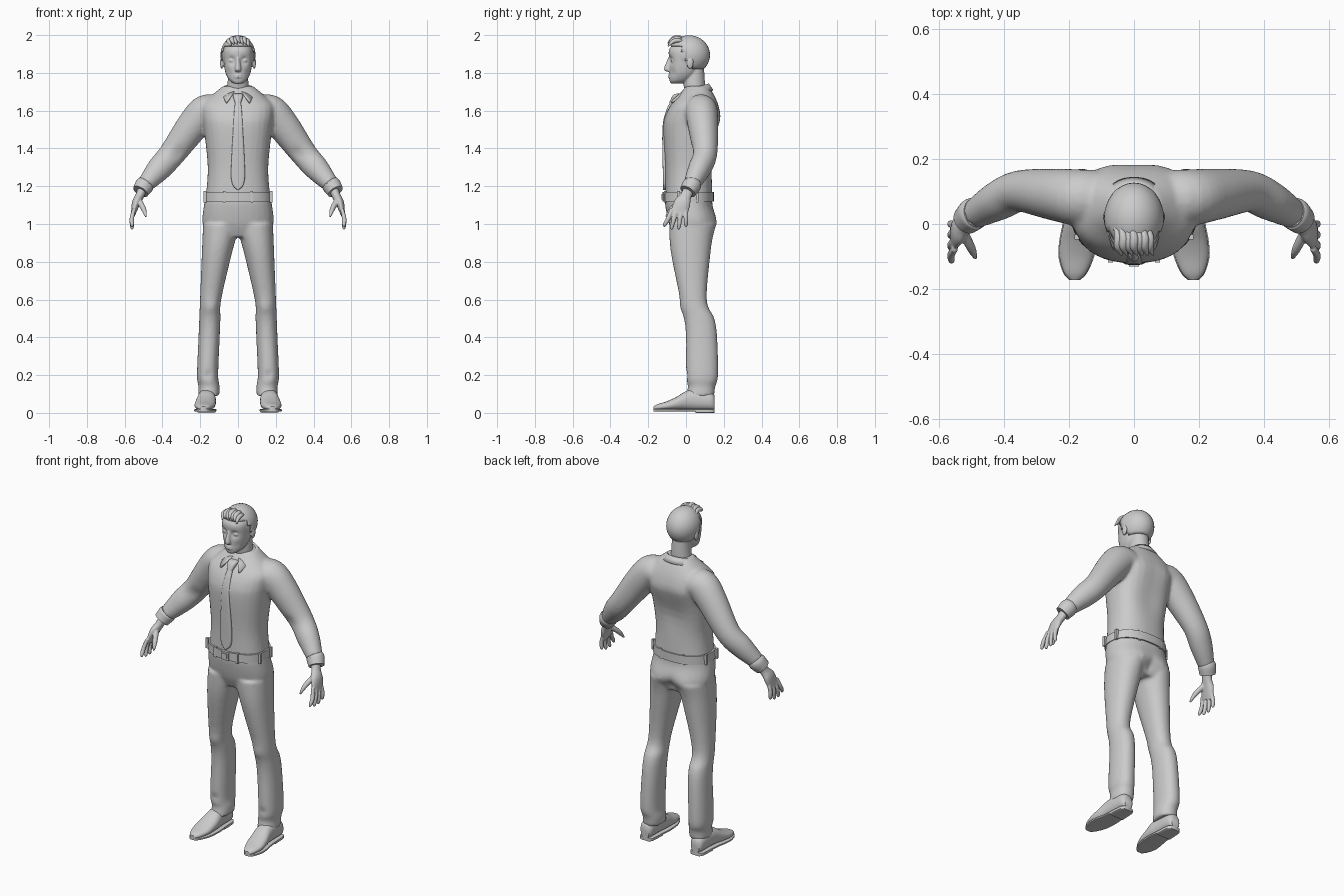
import bpy, bmesh
from math import sin, cos, pi, exp
from mathutils import Vector

if "Cube" in bpy.data.objects:
    bpy.data.objects.remove(bpy.data.objects["Cube"])

FORWARD, ACROSS, UP = Vector((0, -1, 0)), Vector((0, 1, 0)), Vector((0, 0, 1))
SIDES = {"left": 1, "right": -1}

grey = bpy.data.materials.new("plain grey")
grey.use_nodes = True
grey.diffuse_color = (0.6, 0.6, 0.6, 1)
grey.node_tree.nodes["Principled BSDF"].inputs["Base Color"].default_value = grey.diffuse_color


def spline(rows, steps):
    """Catmull-Rom interpolation of rows of numbers."""
    smooth_rows = []
    last = len(rows) - 1
    for i in range(last):
        before, start, end, after = rows[max(i - 1, 0)], rows[i], rows[i + 1], rows[min(i + 2, last)]
        for step in range(steps):
            t = step / steps
            smooth_rows.append([b + t / 2 * (c - a + t * (2 * a - 5 * b + 4 * c - d + t * (3 * (b - c) + d - a)))
                                for a, b, c, d in zip(before, start, end, after)])
    return smooth_rows + [list(rows[-1])]


def loft(bm, rows, power=2, axis=None, reference=ACROSS, steps=5, segments=32):
    """Skin rows of (x, y, z, radius, radius) with superellipse rings and capped ends."""
    rows = spline(rows, steps)
    points = [Vector(row[:3]) for row in rows]
    rings = []
    for i, row in enumerate(rows):
        tangent = axis or (points[min(i + 1, len(points) - 1)] - points[max(i - 1, 0)]).normalized()
        second = (reference - tangent * reference.dot(tangent)).normalized()
        first = second.cross(tangent)
        ring = []
        for k in range(segments):
            c, s = cos(2 * pi * k / segments), sin(2 * pi * k / segments)
            size = (abs(c) ** power + abs(s) ** power) ** (-1 / power)
            ring.append(bm.verts.new(points[i] + (first * c * row[3] + second * s * row[4]) * size))
        rings.append(ring)
    for low, high in zip(rings, rings[1:]):
        for k in range(segments):
            bm.faces.new((low[k], low[k - 1], high[k - 1], high[k]))
    bm.faces.new(rings[0])
    bm.faces.new(rings[-1])


def upright(rows):
    """Rows of (height, half width, front, back) to centred loft rows."""
    return [(0, (front + back) / 2, z, half, (back - front) / 2) for z, half, front, back in rows]


def mirrored(rows, side):
    return [(side * row[0], *row[1:]) for row in rows]


def place(verts, centre, size):
    for v in verts:
        v.co = Vector(centre) + Vector(a * b for a, b in zip(v.co, size))


def ball(bm, centre, size):
    place(bmesh.ops.create_uvsphere(bm, u_segments=32, v_segments=20, radius=1)["verts"], centre, size)


def block(bm, centre, size):
    place(bmesh.ops.create_cube(bm, size=1)["verts"], centre, size)


def sculpt(bm, x, y, z, push, radius):
    """Push the surface softly along y around a mirrored pair of points."""
    for side in SIDES.values():
        centre = Vector((side * x, y, z))
        for v in bm.verts:
            v.co.y += push * exp(-((v.co - centre).length / radius) ** 2)


def finish(bm, name, voxel=0, smooth=4, thickness=0):
    bmesh.ops.recalc_face_normals(bm, faces=bm.faces)
    mesh = bpy.data.meshes.new(name)
    bm.to_mesh(mesh)
    bm.free()
    ob = bpy.data.objects.new(name, mesh)
    bpy.context.collection.objects.link(ob)
    mesh.materials.append(grey)
    bpy.ops.object.select_all(action="DESELECT")
    ob.select_set(True)
    bpy.context.view_layer.objects.active = ob
    bpy.ops.object.shade_smooth_by_angle(angle=0.8)
    if thickness:
        solid = ob.modifiers.new("thickness", "SOLIDIFY")
        solid.thickness, solid.offset = thickness, 0
    if voxel:
        blend = ob.modifiers.new("blend", "REMESH")
        blend.mode, blend.voxel_size, blend.use_smooth_shade = "VOXEL", voxel, True
        soften = ob.modifiers.new("soften", "SMOOTH")
        soften.factor, soften.iterations = 0.5, smooth


# Shirt: torso and sleeves blended together
bm = bmesh.new()
loft(bm, upright([(1.15, .17, -.11, .14), (1.3, .16, -.11, .14), (1.5, .18, -.12, .17), (1.57, .19, -.11, .18),
                  (1.63, .19, -.08, .17), (1.68, .14, -.04, .15), (1.73, .08, 0, .12)]), 2.4, UP)
sleeve = [(.1, .08, 1.6, .07, .08), (.17, .08, 1.6, .085, .085), (.24, .09, 1.52, .085, .08),
          (.35, .1, 1.37, .07, .065), (.42, .07, 1.29, .065, .06), (.49, .03, 1.21, .045, .045)]
for side in SIDES.values():
    loft(bm, mirrored(sleeve, side))
sculpt(bm, .1, .17, 1.55, .01, .07)
sculpt(bm, 0, .16, 1.4, -.01, .1)
sculpt(bm, .32, .03, 1.37, .01, .03)
finish(bm, "shirt", .009, 6)

# Trousers: hips and legs blended together, legs tapering by rule from their side profile
bm = bmesh.new()
loft(bm, upright([(1.15, .17, -.11, .14), (1.1, .18, -.11, .14), (1, .187, -.09, .16), (.93, .14, -.06, .12)]), 2.3, UP)
leg = []
for z, front, back in [(1, -.09, .15), (.85, -.08, .13), (.6, -.03, .11), (.5, -.01, .15), (.4, 0, .165),
                       (.2, 0, .17), (.14, .01, .155), (.09, 0, .15)]:
    half = .056 + .12 * max(0, z - .65)
    outside = .225 - .04 * z - .01 * (z < .15)
    leg.append((outside - half, (front + back) / 2, z, half, (back - front) / 2))
for side in SIDES.values():
    loft(bm, mirrored(leg, side), 2.2, UP)
sculpt(bm, .08, .16, 1, .01, .06)
sculpt(bm, 0, .16, .97, -.015, .04)
sculpt(bm, .14, -.02, .56, -.01, .04)
sculpt(bm, .16, 0, .2, .01, .02)
finish(bm, "trousers", .009, 5)

# Belt, its loops around the waist, and the buckle
bm = bmesh.new()
loft(bm, upright([(1.12, .18, -.12, .147), (1.17, .177, -.12, .147)]), 2.3, UP, steps=1, segments=48)
finish(bm, "belt")
bm = bmesh.new()
block(bm, (0, -.12, 1.145), (.05, .01, .05))
block(bm, (0, -.126, 1.145), (.03, .01, .03))
for k in range(8):
    angle = pi * (k + .5) / 4
    block(bm, (.19 * cos(angle), .01 + .13 * sin(angle), 1.145), (.015, .015, .06))
finish(bm, "buckle_and_loops")

# Tie: flat blade and knot
bm = bmesh.new()
blade = [(1.65, .015, -.08), (1.6, .02, -.105), (1.5, .026, -.125), (1.24, .036, -.122), (1.18, .003, -.122)]
loft(bm, upright([(z, half, front, front + .02) for z, half, front in blade]), 4, UP)
loft(bm, upright([(1.64, .015, -.09, -.05), (1.68, .028, -.07, -.02), (1.69, .02, -.05, -.01)]), 3, UP)
finish(bm, "tie")

# Folded collar, open at the throat, with its two points pulled down
bm = bmesh.new()
edges = []
count = 40
for i in range(count + 1):
    angle = -pi / 2 + .2 + (2 * pi - .4) * i / count
    c, s = cos(angle), sin(angle)
    point = max(0, -s) ** 5
    spread = point if c > 0 else -point
    top = (.072 * c, .05 + .066 * s, 1.72 + .02 * s)
    low = (.1 * c + .045 * spread, .05 + .09 * s - .045 * point, 1.69 + .016 * s - .035 * point)
    edges.append((bm.verts.new(top), bm.verts.new(low)))
for (top, low), (next_top, next_low) in zip(edges, edges[1:]):
    bm.faces.new((top, low, next_low, next_top))
finish(bm, "collar", thickness=.012)

# Head: cranium, face, neck, nose, lips, eyes and ears blended together
cranium, cranium_size = (0, .016, 1.895), Vector((.086, .104, .097))
bm = bmesh.new()
ball(bm, cranium, cranium_size)
loft(bm, upright([(1.743, .02, -.08, -.03), (1.76, .045, -.087, .02), (1.8, .066, -.088, .06),
                  (1.86, .076, -.088, .08), (1.92, .076, -.09, .08), (1.96, .05, -.06, .06)]), 2.3, UP, steps=9, segments=64)
sculpt(bm, .035, -.085, 1.866, .015, .018)
sculpt(bm, .05, -.07, 1.8, .005, .02)
loft(bm, upright([(1.69, .06, 0, .1), (1.75, .055, -.015, .1), (1.83, .05, 0, .095)]), 2, UP)
loft(bm, upright([(1.88, .008, -.095, -.07), (1.82, .017, -.117, -.07), (1.807, .012, -.1, -.07)]), 2, UP)
for z in (1.777, 1.787):
    ball(bm, (0, -.084, z), (.022, .011, .005))
for side in SIDES.values():
    ball(bm, (side * .034, -.067, 1.865), (.016, .014, .011))
    ball(bm, (side * .086, .022, 1.853), (.009, .018, .032))
finish(bm, "head", .0045, 3)

# Short hair: a cap cut along the hairline, and a tousled fringe
bm = bmesh.new()
ball(bm, cranium, cranium_size * 1.04)
bald = []
for face in bm.faces:
    spot = face.calc_center_median()
    if spot.z < max(1.82, 1.94 - 2 * max(0, spot.y + .03)):
        bald.append(face)
bmesh.ops.delete(bm, geom=bald, context="FACES")
finish(bm, "hair", thickness=.006)
bm = bmesh.new()
for i in range(7):
    x = .016 * (i - 3)
    z = 1.96 + .012 * sin(pi * i / 6) + .004 * (i % 2)
    loft(bm, [(x - .01, 0, z, .006, .006), (x, -.04, z + .012, .013, .011), (x, -.07, z + .005, .013, .011),
              (x + .01, -.095, z - .018, .003, .003)], reference=UP, segments=12)
finish(bm, "fringe")

# Hands with cuffs: palm, four fingers placed by rule, and thumb
cuff = [(.485, .035, 1.22, .045, .045), (.495, .03, 1.205, .05, .05), (.516, .01, 1.172, .044, .044)]
palm = [(.5, .024, 1.2, .026, .03), (.52, 0, 1.15, .023, .03), (.54, -.02, 1.11, .022, .044),
        (.555, -.04, 1.05, .011, .044)]
thumb = [(.53, -.015, 1.135, .015, .016), (.5, -.075, 1.08, .014, .014), (.487, -.106, 1.037, .005, .005)]
for label, side in SIDES.items():
    bm = bmesh.new()
    loft(bm, mirrored(cuff, side))
    finish(bm, label + "_cuff")
    bm = bmesh.new()
    loft(bm, mirrored(palm, side))
    loft(bm, mirrored(thumb, side), segments=12)
    for i in range(4):
        knuckle = .025 * (i - 3)
        tip, bottom = 1.5 * knuckle, .965 + .013 * abs(i - 1.5)
        finger = [(.55, knuckle, 1.08, .01, .011), (.562, (knuckle + tip) / 2, 1.03, .012, .012),
                  (.561, tip, bottom + .012, .01, .01), (.558, tip, bottom, .004, .004)]
        loft(bm, mirrored(finger, side), segments=12)
    finish(bm, label + "_hand", .004, 3)

# Shoes: rounded upper on a flat sole with a heel, toes turned slightly outward
outline = [(.152, .026, .09), (.13, .04, .11), (.05, .045, .125), (0, .05, .115), (-.05, .054, .085),
           (-.1, .052, .062), (-.15, .034, .046), (-.172, .014, .034)]


def shoe_part(bm, side, rows, bottom, top, margin, power):
    """Loft from heel to toe; a top of None follows the height of the upper."""
    loft(bm, [(side * (.167 - .12 * min(y, 0) * (1 + min(y, 0) * 1.5)), y, (bottom + (top or height)) / 2,
               half + margin, ((top or height) - bottom) / 2) for y, half, height in rows], power, FORWARD, UP)


for label, side in SIDES.items():
    bm = bmesh.new()
    shoe_part(bm, side, outline, .014, None, 0, 2.3)
    finish(bm, label + "_shoe")
    bm = bmesh.new()
    shoe_part(bm, side, outline, .007, .02, .003, 8)
    shoe_part(bm, side, outline[:3], 0, .02, .003, 8)
    finish(bm, label + "_sole_and_heel")
